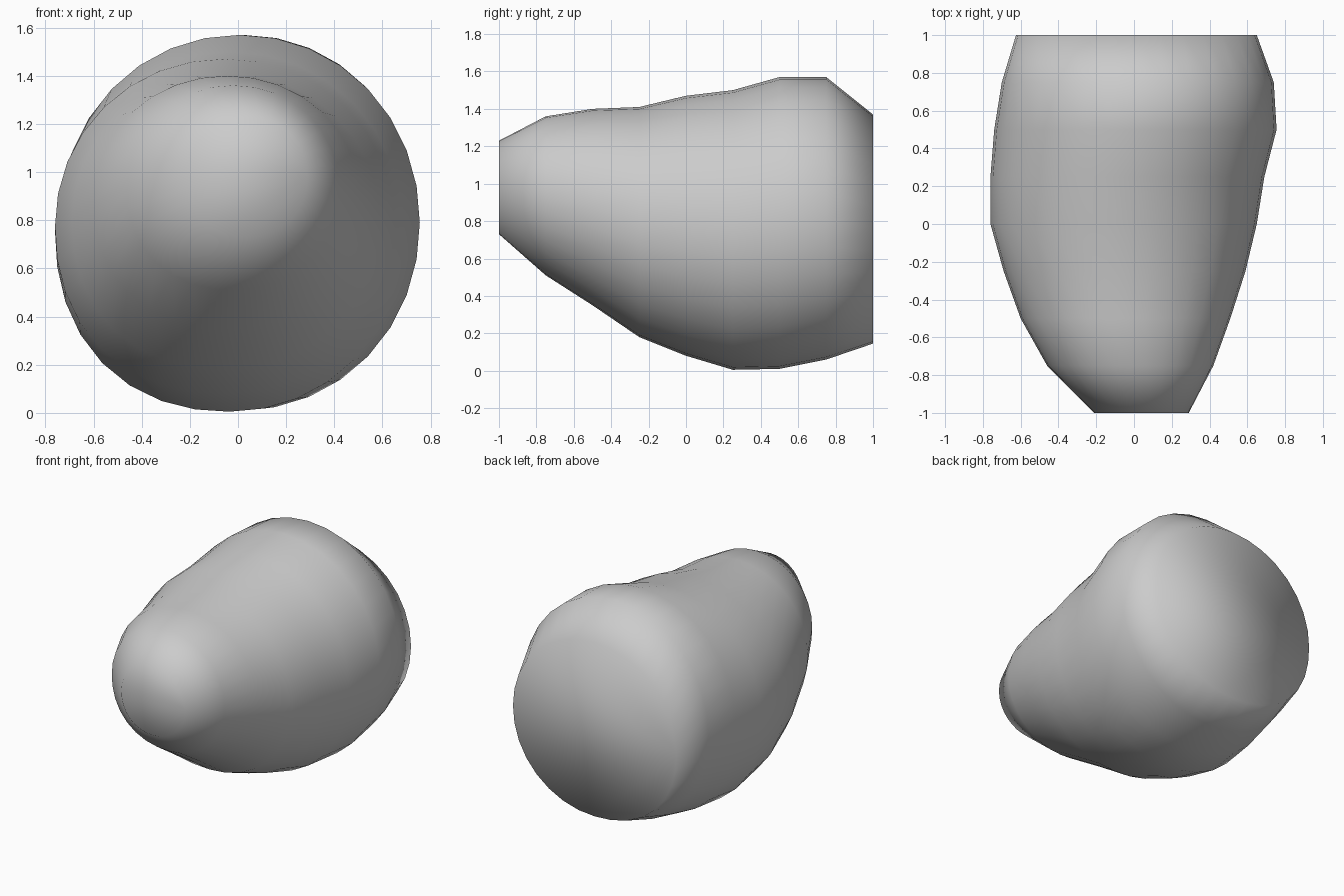
import bpy, bmesh, math

if "Cube" in bpy.data.objects:
    bpy.data.objects.remove(bpy.data.objects["Cube"])

# Cross-sections along the body: y, x min, x max, z min, z max
SECTIONS = [
    (-1.00, -0.21, 0.29, 0.73, 1.23),
    (-0.75, -0.46, 0.42, 0.51, 1.36),
    (-0.50, -0.60, 0.51, 0.35, 1.40),
    (-0.25, -0.69, 0.59, 0.18, 1.41),
    (0.00, -0.76, 0.65, 0.08, 1.47),
    (0.25, -0.76, 0.69, 0.005, 1.50),
    (0.50, -0.74, 0.755, 0.01, 1.57),
    (0.75, -0.70, 0.74, 0.06, 1.57),
    (1.00, -0.625, 0.65, 0.145, 1.37),
]
SIDES = 32


def ring_point(section, i):
    """Point on a rounded oval, slightly fuller at the lower left."""
    y, x0, x1, z0, z1 = section
    a = 2 * math.pi * i / SIDES
    c, s = math.cos(a), math.sin(a)
    power = 2.2 if (c < 0 and s < 0) else 2.04
    k = (abs(c) ** power + abs(s) ** power) ** (-1 / power)
    return ((x0 + x1) / 2 + (x1 - x0) / 2 * c * k, y,
            (z0 + z1) / 2 + (z1 - z0) / 2 * s * k)


def fan(bm, ring, start):
    """Flat cap fanned out from one rim vertex."""
    r = ring[start:] + ring[:start]
    for i in range(1, SIDES - 1):
        bm.faces.new((r[0], r[i], r[i + 1]))


# Tapered rounded body, lofted through the sections
bm = bmesh.new()
rings = [[bm.verts.new(ring_point(s, i)) for i in range(SIDES)] for s in SECTIONS]
for a, b in zip(rings, rings[1:]):
    for i in range(SIDES):
        j = (i + 1) % SIDES
        bm.faces.new((a[i], a[j], b[j], b[i]))

# End caps: narrow front and broad back
fan(bm, rings[0], 0)
fan(bm, rings[-1], SIDES // 2)
bmesh.ops.recalc_face_normals(bm, faces=bm.faces)
for f in bm.faces:
    f.smooth = True

mesh = bpy.data.meshes.new("tapered_body")
bm.to_mesh(mesh)
bm.free()
body = bpy.data.objects.new("tapered_body", mesh)
bpy.context.collection.objects.link(body)
